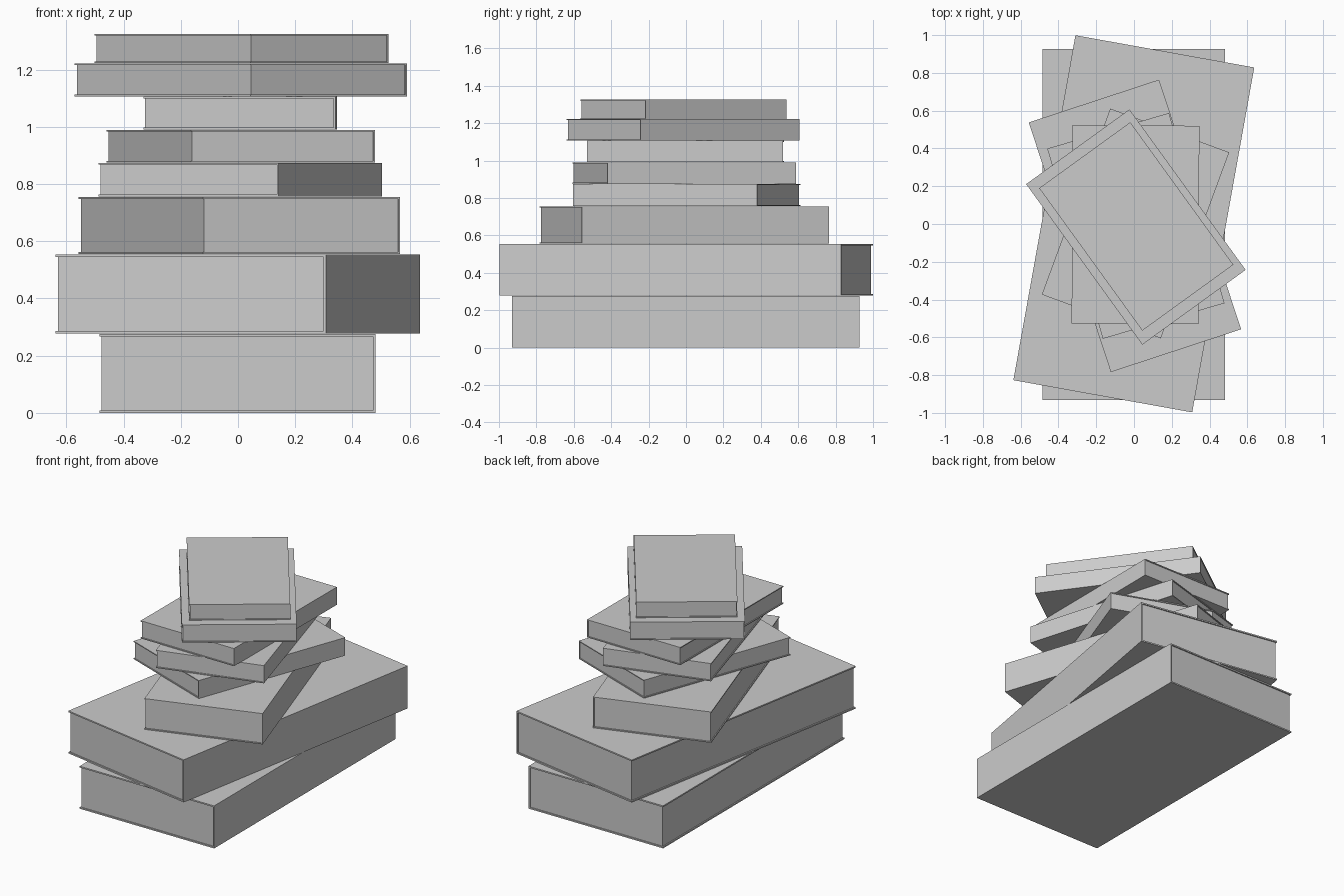
import bpy, bmesh
from math import radians

if "Cube" in bpy.data.objects:
    bpy.data.objects.remove(bpy.data.objects["Cube"])

# width, length, thickness, base z, turn (degrees), centre x, centre y
BOOKS = [
    (0.965, 1.858, 0.276, 0.000, 0.0, -0.002, -0.002),
    (0.962, 1.855, 0.276, 0.278, -10.2, -0.001, 0.001),
    (0.726, 1.391, 0.200, 0.555, 18.2, 0.005, -0.010),
    (0.671, 1.049, 0.117, 0.757, -20.2, 0.008, 0.003),
    (0.671, 1.049, 0.115, 0.875, 16.3, 0.010, -0.010),
    (0.671, 1.049, 0.115, 0.991, -0.3, 0.008, -0.003),
    (0.675, 1.049, 0.115, 1.107, 35.9, 0.010, -0.016),
    (0.595, 0.931, 0.102, 1.223, 35.9, 0.012, -0.013),
]


def extrude_profile(name, profile, length, place):
    """Extrude an xz outline along y, centred, then place it in the stack."""
    bm = bmesh.new()
    face = bm.faces.new([bm.verts.new((x, -length / 2, z)) for x, z in profile])
    ext = bmesh.ops.extrude_face_region(bm, geom=[face])
    verts = [v for v in ext["geom"] if isinstance(v, bmesh.types.BMVert)]
    bmesh.ops.translate(bm, verts=verts, vec=(0, length, 0))
    bmesh.ops.recalc_face_normals(bm, faces=bm.faces)
    mesh = bpy.data.meshes.new(name)
    bm.to_mesh(mesh)
    bm.free()
    obj = bpy.data.objects.new(name, mesh)
    bpy.context.collection.objects.link(obj)
    x, y, z, turn = place
    obj.location = (x, y, z)
    obj.rotation_euler.z = radians(turn)
    return obj


for i, (w, l, h, z, turn, cx, cy) in enumerate(BOOKS, 1):
    place = (cx, cy, z, turn)
    t = 0.009 * w / 0.965          # board thickness
    inset = 0.008 * w / 0.965      # page block set back from the boards
    r = w / 2
    # cover: two boards joined by the spine on the +x side
    cover = [(-r, 0), (r, 0), (r, h), (-r, h),
             (-r, h - t), (r - t, h - t), (r - t, t), (-r, t)]
    extrude_profile(f"book_{i}_cover", cover, l, place)
    # page block
    pages = [(-r + inset, t), (r - t, t), (r - t, h - t), (-r + inset, h - t)]
    extrude_profile(f"book_{i}_pages", pages, l - 2 * inset, place)
